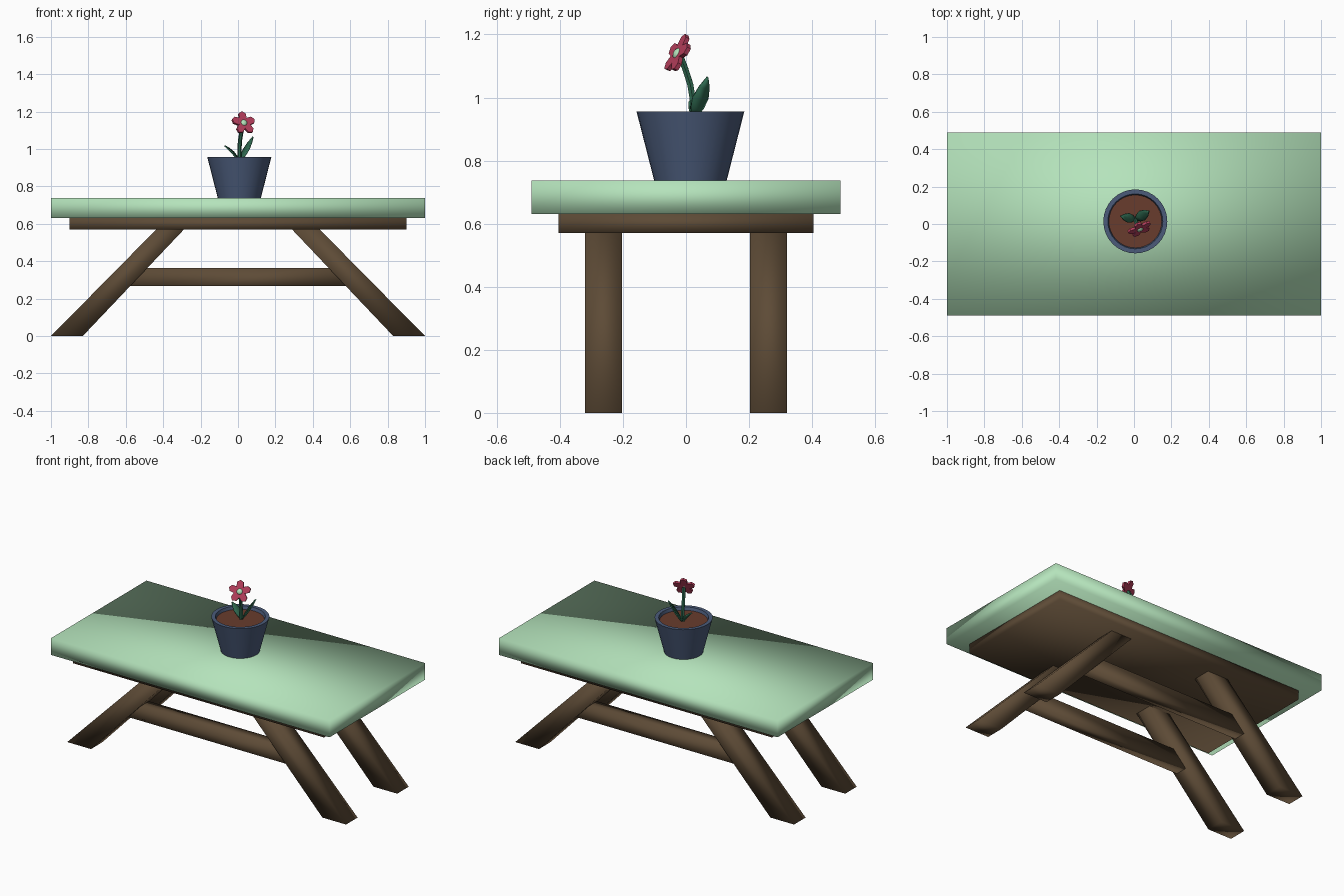
import bpy, bmesh, math
from mathutils import Vector, Matrix

if "Cube" in bpy.data.objects:
    bpy.data.objects.remove(bpy.data.objects["Cube"])


def mat(name, rgb):
    m = bpy.data.materials.new(name)
    m.diffuse_color = (*rgb, 1)
    m.use_nodes = True
    m.node_tree.nodes["Principled BSDF"].inputs["Base Color"].default_value = m.diffuse_color
    return m


MINT = mat("mint green", (0.46, 0.77, 0.50))
WOOD = mat("brown wood", (0.11, 0.07, 0.037))
BLUE = mat("slate blue", (0.07, 0.105, 0.195))
SOIL = mat("soil brown", (0.14, 0.045, 0.026))
LEAF = mat("leaf green", (0.03, 0.15, 0.085))
PINK = mat("petal pink", (0.48, 0.05, 0.11))


def finish(bm, name, material, angle=None):
    """Turn a bmesh into a named object; angle None means fully smooth."""
    bmesh.ops.recalc_face_normals(bm, faces=bm.faces)
    me = bpy.data.meshes.new(name)
    bm.to_mesh(me)
    bm.free()
    me.materials.append(material)
    ob = bpy.data.objects.new(name, me)
    bpy.context.collection.objects.link(ob)
    bpy.ops.object.select_all(action='DESELECT')
    ob.select_set(True)
    bpy.context.view_layer.objects.active = ob
    if angle is None:
        bpy.ops.object.shade_smooth()
    else:
        bpy.ops.object.shade_smooth_by_angle(angle=math.radians(angle))
    return ob


def prism(name, xz, y0, y1, material):
    """Extrude an x-z outline from y0 to y1."""
    bm = bmesh.new()
    face = bm.faces.new([bm.verts.new((x, y0, z)) for x, z in xz])
    ext = bmesh.ops.extrude_face_region(bm, geom=[face])
    vs = [v for v in ext['geom'] if isinstance(v, bmesh.types.BMVert)]
    bmesh.ops.translate(bm, verts=vs, vec=(0, y1 - y0, 0))
    return finish(bm, name, material)


def box(name, hx, hy, z0, z1, material):
    return prism(name, [(-hx, z0), (hx, z0), (hx, z1), (-hx, z1)], -hy, hy, material)


def lathe(name, profile, centre, material, sides=32):
    """Revolve an (r, z) profile about a vertical axis."""
    bm = bmesh.new()
    vs = [bm.verts.new((r, 0, z)) for r, z in profile]
    es = [bm.edges.new(p) for p in zip(vs, vs[1:])]
    bmesh.ops.spin(bm, geom=vs + es, cent=(0, 0, 0), axis=(0, 0, 1),
                   angle=2 * math.pi, steps=sides)
    bmesh.ops.remove_doubles(bm, verts=bm.verts, dist=1e-4)
    bmesh.ops.translate(bm, verts=bm.verts, vec=centre)
    return finish(bm, name, material, 35)


# Table top and the board beneath it
box("table_top", 1.0, 0.49, 0.63, 0.737, MINT)
box("under_board", 0.9, 0.405, 0.57, 0.63, WOOD)

# Splayed legs and long stretchers, front and back
for row, y in (("front", -0.262), ("back", 0.262)):
    for side, s in (("left", -1), ("right", 1)):
        prism(f"{row}_{side}_leg",
              [(s * 1.0, 0), (s * 0.83, 0), (s * 0.287, 0.572), (s * 0.435, 0.572)],
              y - 0.059, y + 0.059, WOOD)
    prism(f"{row}_stretcher",
          [(-0.60, 0.268), (0.60, 0.268), (0.51, 0.365), (-0.51, 0.365)],
          y - 0.04, y + 0.04, WOOD)

# Flower pot and soil
C = Vector((0.007, 0.014, 0))
lathe("pot", [(0, 0.737), (0.115, 0.737), (0.171, 0.956), (0.147, 0.956), (0.138, 0.925)],
      C, BLUE)
lathe("soil", [(0.142, 0.937), (0, 0.937)], C, SOIL)

# Stem: bent tapering tube
HEAD = Vector((0.03, -0.025, 1.138))
curve = bpy.data.curves.new("stem_path", 'CURVE')
curve.dimensions = '3D'
curve.bevel_depth = 0.011
curve.bevel_resolution = 1
sp = curve.splines.new('POLY')
path = [(0.008, 0.022, 0.93), (0.008, 0.022, 0.99), (0.010, 0.014, 1.04),
        (0.018, -0.002, 1.09), (0.03, -0.018, 1.132)]
sp.points.add(len(path) - 1)
for p, co in zip(sp.points, path):
    p.co = (*co, 1)
tmp = bpy.data.objects.new("stem_path", curve)
bpy.context.collection.objects.link(tmp)
bm = bmesh.new()
bm.from_mesh(tmp.to_mesh())
bpy.data.objects.remove(tmp)
finish(bm, "stem", LEAF, 50)


# Leaves: folded blades, broad in the middle and pointed at the tip
def leaf(name, base, mid, tip, width):
    base, mid, tip = map(Vector, (base, mid, tip))
    across = (tip - base).cross(Vector((0, 0, 1))).normalized()
    up = across.cross(tip - base).normalized()
    rows = []
    bm = bmesh.new()
    for t, w in ((0, 0.2), (0.3, 0.8), (0.55, 1), (0.8, 0.65), (1, 0.04)):
        p = base * (1 - t) ** 2 + mid * 2 * t * (1 - t) + tip * t * t
        lift = up * 0.25 * w * width
        rows.append([bm.verts.new(p + across * k * w * width + lift * abs(k))
                     for k in (-1, 0, 1)])
    for a, b in zip(rows, rows[1:]):
        for i in range(2):
            bm.faces.new((a[i], a[i + 1], b[i + 1], b[i]))
    ob = finish(bm, name, LEAF, 30)
    mod = ob.modifiers.new("thickness", 'SOLIDIFY')
    mod.thickness = 0.007
    mod.offset = 0


leaf("right_leaf", (0.01, 0.025, 0.935), (0.045, 0.045, 0.975), (0.08, 0.068, 1.065), 0.029)
leaf("left_leaf", (0.006, 0.025, 0.935), (-0.025, 0.032, 0.975), (-0.072, 0.042, 1.018), 0.025)

# Flower head: five angular petals around a pale centre, facing forward and up
normal = Vector((0.36, -0.82, 0.44)).normalized()
side = Vector((0, 0, 1)).cross(normal).normalized()
upv = normal.cross(side)
frame = Matrix.Translation(HEAD) @ Matrix((side, upv, normal)).transposed().to_4x4()
bm = bmesh.new()
outline = [(0.006, -0.007), (0.03, -0.021), (0.056, -0.019), (0.068, 0),
           (0.056, 0.019), (0.03, 0.021), (0.006, 0.007)]
for i in range(5):
    turn = frame @ Matrix.Rotation(math.radians(90 + 72 * i), 4, 'Z')
    lo = [bm.verts.new(turn @ Vector((x, y, -0.007))) for x, y in outline]
    hi = [bm.verts.new(turn @ Vector((x, y, 0.007))) for x, y in outline]
    bm.faces.new(lo)
    bm.faces.new(hi)
    for j in range(len(outline)):
        k = (j + 1) % len(outline)
        bm.faces.new((lo[j], lo[k], hi[k], hi[j]))
finish(bm, "petals", PINK, 30)

bm = bmesh.new()
bmesh.ops.create_uvsphere(bm, u_segments=10, v_segments=6, radius=0.019,
                          matrix=frame @ Matrix.Translation((0, 0, 0.004))
                          @ Matrix.Diagonal((1, 1, 0.6, 1)))
finish(bm, "flower_centre", MINT, 40)
